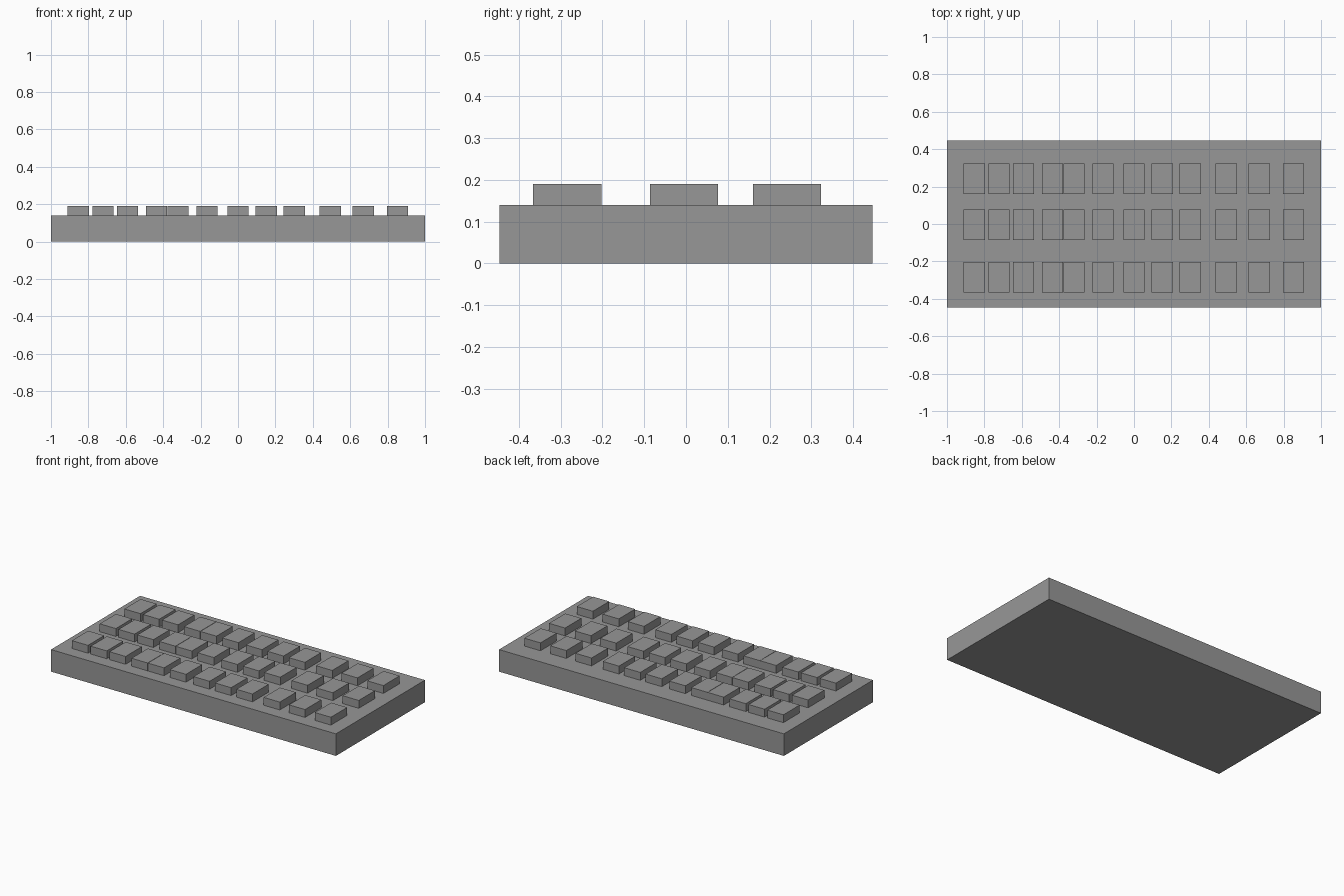
import bpy

cube = bpy.data.objects.get("Cube")
if cube:
    bpy.data.objects.remove(cube, do_unlink=True)

# One plain grey for everything
grey = bpy.data.materials.new("plain grey")
grey.use_nodes = True
colour = (0.31, 0.31, 0.31, 1)
grey.diffuse_color = colour
grey.node_tree.nodes["Principled BSDF"].inputs["Base Color"].default_value = colour


def box(name, centre, size):
    bpy.ops.mesh.primitive_cube_add(size=1, location=centre)
    ob = bpy.context.object
    ob.name = name
    ob.scale = size
    bpy.ops.object.transform_apply(location=False, rotation=False, scale=True)
    ob.data.materials.append(grey)
    return ob


# Keyboard body
BODY_H = 0.14
box("body", (0, 0, BODY_H / 2), (2, 0.893, BODY_H))

# Keys: three rows over unevenly spaced columns
KEY_W, KEY_D, KEY_H = 0.113, 0.163, 0.05
columns = (-0.854, -0.722, -0.59, -0.435, -0.32, -0.166,
           0, 0.151, 0.301, 0.493, 0.67, 0.852)
rows = {"front": -0.284, "middle": -0.005, "back": 0.242}

for row, y in rows.items():
    for i, x in enumerate(columns, 1):
        box(f"key_{row}_{i}", (x, y, BODY_H + KEY_H / 2), (KEY_W, KEY_D, KEY_H))
